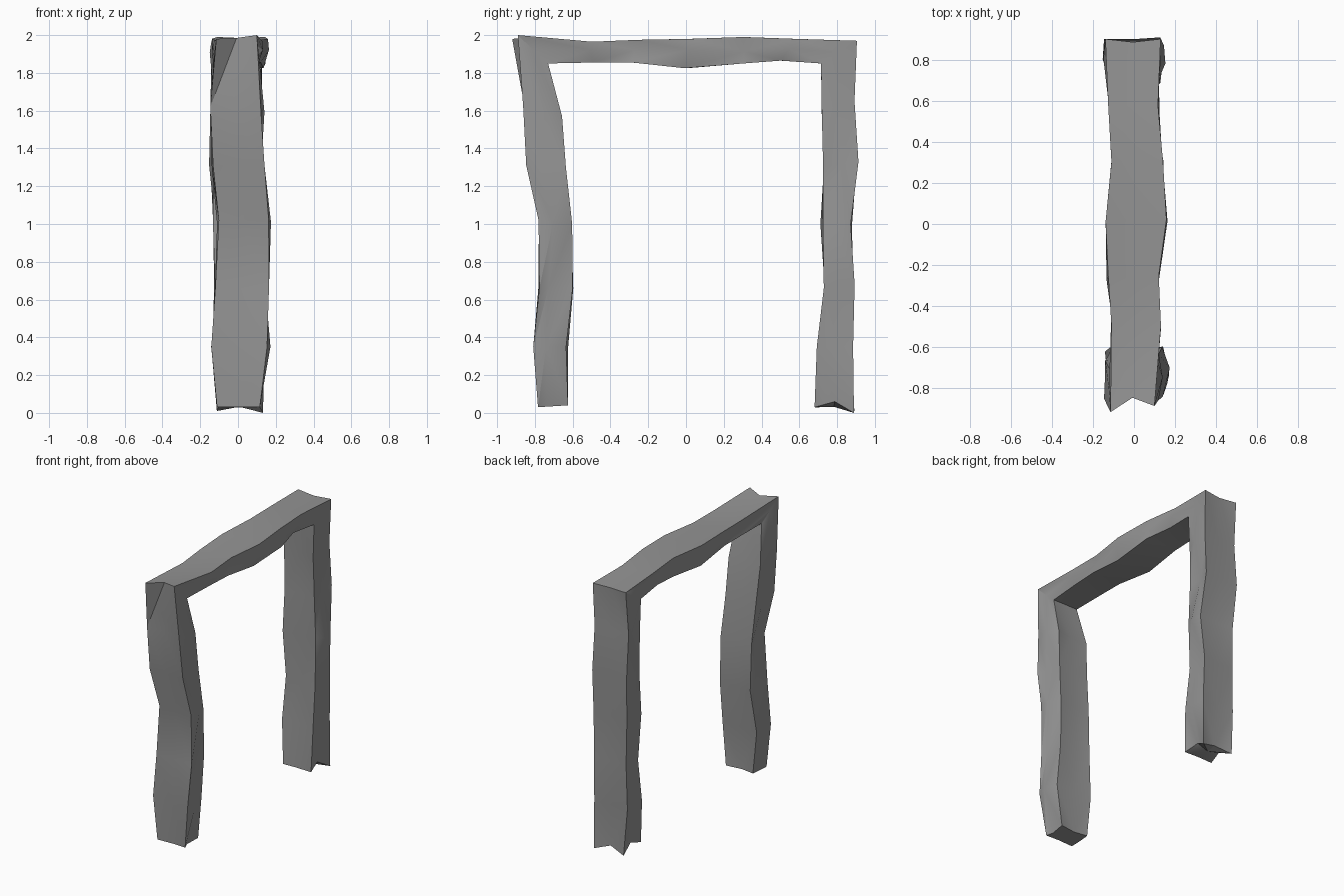
import bpy, bmesh, math, random

if "Cube" in bpy.data.objects:
    bpy.data.objects.remove(bpy.data.objects["Cube"])

random.seed(11)

# Each row is one ring along the frame: outer y, outer z, inner y, inner z, left x, right x,
# then where the side ridge lies (1 = outer face, -1 = inner face)
front_post = [
    (-.785, .03, -.63, .04, -.11, .115, .35),
    (-.80, .35, -.63, .35, -.15, .16, .2),
    (-.785, .66, -.595, .66, -.12, .155, .45),
    (-.78, 1.02, -.605, 1.0, -.11, .155, .1),
    (-.84, 1.31, -.64, 1.3, -.125, .135, .35),
    (-.86, 1.62, -.665, 1.57, -.155, .125, -.1)]
lintel = [
    (-.89, 1.995, -.73, 1.85, -.115, .10, 0),
    (-.50, 1.965, -.50, 1.855, -.115, .125, .2),
    (-.26, 1.975, -.28, 1.855, -.12, .12, .1),
    (.02, 1.98, .0, 1.825, -.14, .15, .25),
    (.30, 1.99, .30, 1.85, -.11, .15, -.1),
    (.58, 1.98, .50, 1.865, -.125, .115, .1),
    (.905, 1.97, .715, 1.85, -.14, .13, 0)]
back_post = [
    (.885, 1.65, .72, 1.6, -.14, .125, -.2),
    (.905, 1.33, .73, 1.3, -.14, .125, .2),
    (.88, 1.0, .72, 1.0, -.14, .14, -.2),
    (.89, .68, .735, .66, -.12, .125, -.3),
    (.88, .35, .70, .35, -.13, .13, -.3),
    (.89, .01, .675, .03, -.11, .125, .1)]
rows = front_post + lintel + back_post

# Rough-hewn timber frame, lofted in one piece through mitred corners
bm = bmesh.new()
rings = []
for i, (oy, oz, iy, iz, xl, xr, ridge) in enumerate(rows):
    my, mz = (oy + iy) / 2, (oz + iz) / 2
    amount = 0 if i in (6, 12) else .009

    def point(x, t):
        # t = 1 on the outer face, -1 on the inner face
        return (x + random.uniform(-amount, amount),
                my + (oy - iy) / 2 * t + random.uniform(-amount, amount),
                mz + (oz - iz) / 2 * t)

    flare = 1.07 if i % 2 else .9       # side ridges swell and sink in turn
    co = [point(xl, 1), point((xl + xr) / 2, .92), point(xr, 1),
          point(xr * flare, ridge),
          point(xr * .94, -1), point(0, -.92), point(xl * .94, -1),
          point(xl * (1.97 - flare), -ridge)]
    rings.append([bm.verts.new(c) for c in co])

# Notched top front corner and split foot
rings[6][0].co.y, rings[6][0].co.z = -.92, 1.98
rings[6][1].co.y, rings[6][1].co.z = -.85, 1.985
rings[6][2].co.z = 2.0
rings[12][1].co.y = .89
for k in (3, 7):
    rings[-1][k].co.z = .06
    rings[-1][k].co.x *= .85
rings[-1][1].co.y, rings[-1][1].co.z = .86, .04
rings[-1][2].co.z = 0

# Triangulated faces with mixed diagonals, as if chipped with an axe
for i, (a, b) in enumerate(zip(rings, rings[1:])):
    for k in range(8):
        n = (k + 1) % 8
        if (i, k) == (5, 0) or random.random() < .5:
            tris = (a[k], a[n], b[n]), (a[k], b[n], b[k])
        else:
            tris = (a[k], a[n], b[k]), (a[n], b[n], b[k])
        for t in tris:
            bm.faces.new(t)
# Caps under the feet
for ring in (rings[0], rings[-1]):
    centre = bm.verts.new(sum((v.co for v in ring), ring[0].co * 0) / 8)
    for k in range(8):
        bm.faces.new((ring[k], ring[(k + 1) % 8], centre))
bmesh.ops.recalc_face_normals(bm, faces=bm.faces)

mesh = bpy.data.meshes.new("door_frame")
bm.to_mesh(mesh)
bm.free()
frame = bpy.data.objects.new("door_frame", mesh)
bpy.context.collection.objects.link(frame)

# Dark grey wood
mat = bpy.data.materials.new("dark_grey")
mat.diffuse_color = (.3, .3, .3, 1)
mat.use_nodes = True
mat.node_tree.nodes["Principled BSDF"].inputs["Base Color"].default_value = mat.diffuse_color
mesh.materials.append(mat)

bpy.context.view_layer.objects.active = frame
frame.select_set(True)
bpy.ops.object.shade_smooth_by_angle(angle=math.radians(30))
